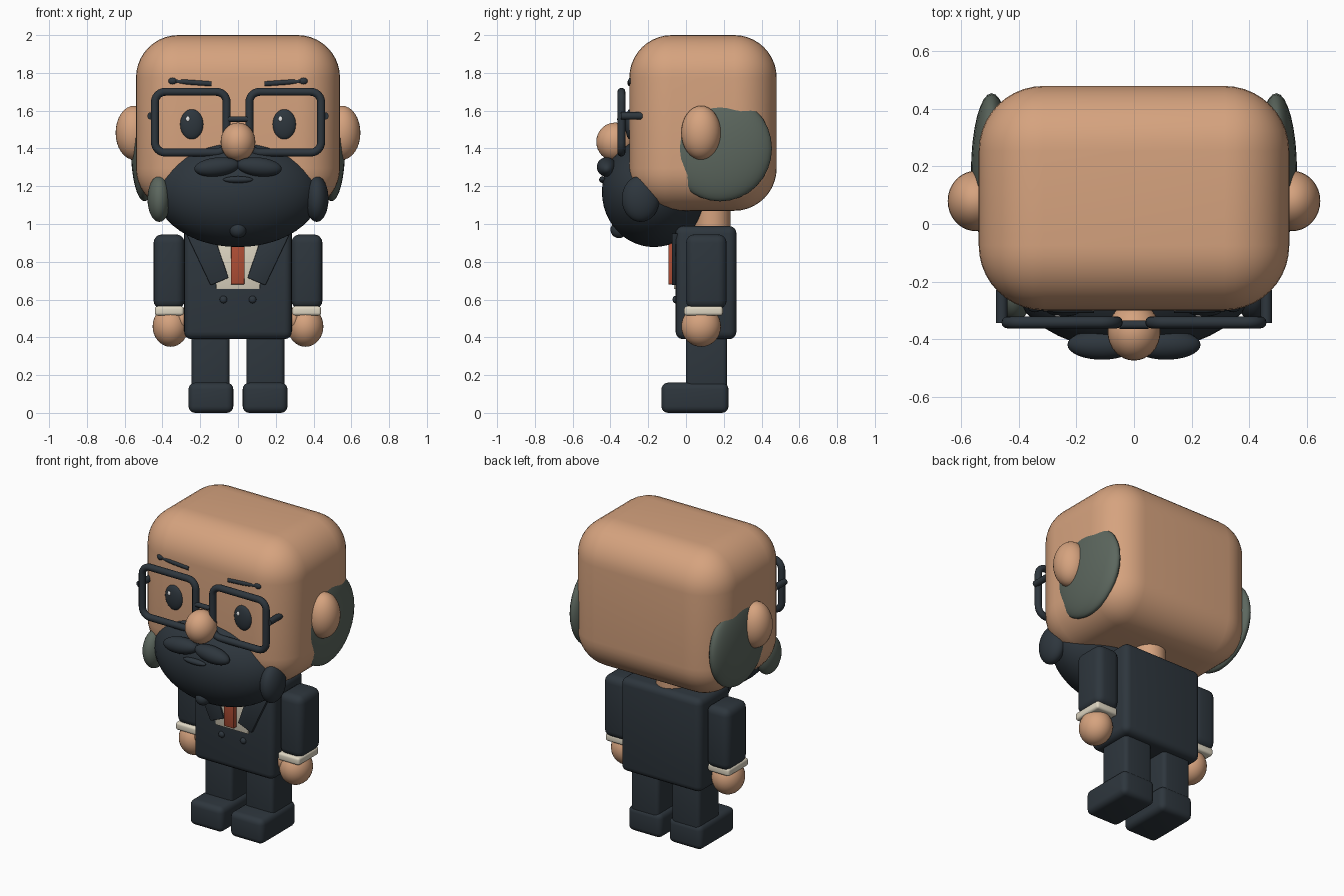
import bpy, bmesh, math
from mathutils import Vector

if "Cube" in bpy.data.objects:
    bpy.data.objects.remove(bpy.data.objects["Cube"])


def material(name, rgb):
    m = bpy.data.materials.new(name)
    m.diffuse_color = (*rgb, 1)
    m.use_nodes = True
    m.node_tree.nodes["Principled BSDF"].inputs["Base Color"].default_value = m.diffuse_color
    return m


SKIN = material("skin", (0.67, 0.365, 0.21))
DARK = material("dark_navy", (0.027, 0.037, 0.047))
GREY = material("grey_hair", (0.107, 0.135, 0.112))
CREAM = material("cream_cloth", (0.73, 0.67, 0.54))
RED = material("rust_red", (0.43, 0.076, 0.036))
WHITE = material("white", (0.9, 0.9, 0.9))


def finish(obj, name, mat, angle=60):
    obj.name = name
    obj.data.materials.clear()
    obj.data.materials.append(mat)
    bpy.context.view_layer.objects.active = obj
    bpy.ops.object.select_all(action='DESELECT')
    obj.select_set(True)
    bpy.ops.object.shade_smooth_by_angle(angle=math.radians(angle))
    return obj


def add_mesh(name, bm):
    me = bpy.data.meshes.new(name)
    bm.to_mesh(me)
    bm.free()
    obj = bpy.data.objects.new(name, me)
    bpy.context.collection.objects.link(obj)
    return obj


def box(name, lo, hi, mat, bevel=0.03, seg=4):
    """Rounded box between two corners."""
    lo, hi = Vector(lo), Vector(hi)
    bm = bmesh.new()
    bmesh.ops.create_cube(bm, size=1)
    for v in bm.verts:
        v.co = (lo + hi) / 2 + v.co * (hi - lo)
    bmesh.ops.bevel(bm, geom=bm.edges[:], offset=bevel, segments=seg,
                    profile=0.5, affect='EDGES', clamp_overlap=True)
    return finish(add_mesh(name, bm), name, mat)


def ball(name, loc, radii, mat, rot=(0, 0, 0), seg=32):
    """Ellipsoid."""
    bpy.ops.mesh.primitive_uv_sphere_add(segments=seg, ring_count=seg // 2,
                                         location=loc, rotation=rot)
    obj = bpy.context.object
    obj.scale = radii
    return finish(obj, name, mat)


def tube(name, pts, radius, mat, closed=False):
    """Round bar along a path."""
    cu = bpy.data.curves.new(name, 'CURVE')
    cu.dimensions = '3D'
    cu.bevel_depth = radius
    cu.bevel_resolution = 4
    cu.use_fill_caps = True
    sp = cu.splines.new('POLY')
    sp.points.add(len(pts) - 1)
    for p, q in zip(sp.points, pts):
        p.co = (*q, 1)
    sp.use_cyclic_u = closed
    obj = bpy.data.objects.new(name, cu)
    bpy.context.collection.objects.link(obj)
    bpy.ops.object.select_all(action='DESELECT')
    obj.select_set(True)
    bpy.context.view_layer.objects.active = obj
    bpy.ops.object.convert(target='MESH')
    return finish(bpy.context.object, name, mat)


def plate(name, outline, y_front, y_back, mat, bevel=0.004):
    """Flat panel: x,z outline extruded along y."""
    bm = bmesh.new()
    face = bm.faces.new([bm.verts.new((x, y_front, z)) for x, z in outline])
    ext = bmesh.ops.extrude_face_region(bm, geom=[face])
    for v in ext["geom"]:
        if isinstance(v, bmesh.types.BMVert):
            v.co.y = y_back
    bmesh.ops.recalc_face_normals(bm, faces=bm.faces[:])
    bmesh.ops.bevel(bm, geom=bm.edges[:], offset=bevel, segments=2,
                    profile=0.5, affect='EDGES')
    return finish(add_mesh(name, bm), name, mat, 30)


def rounded_rect(x0, x1, z0, z1, r, y, n=6):
    pts = []
    for i, (cx, cz) in enumerate([(x1 - r, z1 - r), (x0 + r, z1 - r),
                                  (x0 + r, z0 + r), (x1 - r, z0 + r)]):
        for k in range(n + 1):
            a = math.pi / 2 * (i + k / n)
            pts.append((cx + r * math.cos(a), y, cz + r * math.sin(a)))
    return pts


# Head, neck and nose
box("head", (-0.54, -0.30, 1.07), (0.54, 0.48, 2.0), SKIN, 0.225, 10)
bpy.ops.mesh.primitive_cylinder_add(vertices=32, radius=0.095, depth=0.2,
                                    location=(0, 0.14, 1.04))
finish(bpy.context.object, "neck", SKIN)
ball("nose", (0, -0.375, 1.435), (0.092, 0.1, 0.102), SKIN)

# Beard, chin tuft and mouth
ball("beard", (0, -0.17, 1.17), (0.435, 0.275, 0.292), DARK, seg=48)
ball("chin_tuft", (0, -0.355, 0.97), (0.045, 0.045, 0.045), DARK, seg=20)
ball("mouth", (0, -0.44, 1.235), (0.08, 0.02, 0.018), DARK, seg=20)

# Torso, shirt, tie
box("jacket", (-0.285, -0.055, 0.39), (0.285, 0.267, 0.99), DARK, 0.04)
plate("shirt", [(-0.115, 0.655), (0.115, 0.655), (0.13, 0.95), (-0.13, 0.95)],
      -0.064, -0.04, CREAM)
plate("tie", [(-0.038, 0.68), (0.034, 0.68), (0.036, 0.93), (-0.036, 0.93)],
      -0.093, -0.06, RED)

# Glasses bridge
tube("glasses_bridge", [(-0.05, -0.35, 1.555), (0.05, -0.35, 1.555)], 0.015, DARK)

# Everything that comes in left and right pairs
for s, side in ((-1, "left"), (1, "right")):
    # Head details
    ball(f"{side}_ear", (s * 0.55, 0.08, 1.483), (0.098, 0.105, 0.143), SKIN)
    ball(f"{side}_side_hair", (s * 0.495, 0.18, 1.40), (0.072, 0.275, 0.28), GREY)
    ball(f"{side}_beard_tuft", (s * 0.417, -0.24, 1.133), (0.062, 0.1, 0.122),
         GREY if s < 0 else DARK)
    ball(f"{side}_moustache", (s * 0.112, -0.42, 1.302), (0.12, 0.052, 0.05),
         DARK, (0, s * math.radians(6), 0))
    ball(f"{side}_eye", (s * 0.245, -0.297, 1.528), (0.062, 0.025, 0.08), DARK)
    ball(f"{side}_eye_glint", (s * 0.245 - 0.02, -0.318, 1.556),
         (0.011, 0.006, 0.014), WHITE, seg=12)
    tube(f"{side}_eyebrow", [(s * 0.14, -0.295, 1.742), (s * 0.25, -0.296, 1.75),
                             (s * 0.36, -0.285, 1.758)], 0.014, DARK)
    ball(f"{side}_eyebrow_end", (s * 0.345, -0.287, 1.757), (0.026, 0.02, 0.021),
         DARK, seg=16)

    # Glasses
    x0, x1 = sorted((s * 0.06, s * 0.44))
    tube(f"{side}_glasses_rim", rounded_rect(x0, x1, 1.378, 1.7, 0.055, -0.342),
         0.021, DARK, True)
    tube(f"{side}_glasses_temple", [(s * 0.46, -0.345, 1.572),
                                    (s * 0.46, -0.23, 1.572)], 0.02, DARK)

    # Jacket lapel and button
    plate(f"{side}_lapel", [(s * x, z) for x, z in
                            ((0.275, 0.95), (0.145, 0.675), (0.05, 0.715), (0.13, 0.95))],
          -0.074, -0.045, DARK)
    ball(f"{side}_button", (s * 0.077, -0.056, 0.6), (0.02, 0.015, 0.02), DARK, seg=16)

    # Arm, cuff, hand
    def pair_box(name, xa, xb, ya, yb, za, zb, mat, bevel):
        lo, hi = sorted((s * xa, s * xb))
        box(f"{side}_{name}", (lo, ya, za), (hi, yb, zb), mat, bevel)

    pair_box("sleeve", 0.283, 0.447, 0.0, 0.215, 0.55, 0.945, DARK, 0.045)
    pair_box("cuff", 0.287, 0.44, -0.01, 0.195, 0.515, 0.565, CREAM, 0.015)
    ball(f"{side}_hand", (s * 0.357, 0.08, 0.458), (0.095, 0.105, 0.108), SKIN)
    ball(f"{side}_thumb", (s * 0.295, 0.04, 0.5), (0.035, 0.045, 0.06), SKIN, seg=20)

    # Leg and shoe
    pair_box("leg", 0.045, 0.245, 0.0, 0.218, 0.08, 0.45, DARK, 0.025)
    pair_box("shoe", 0.025, 0.262, -0.13, 0.225, 0.0, 0.16, DARK, 0.035)
